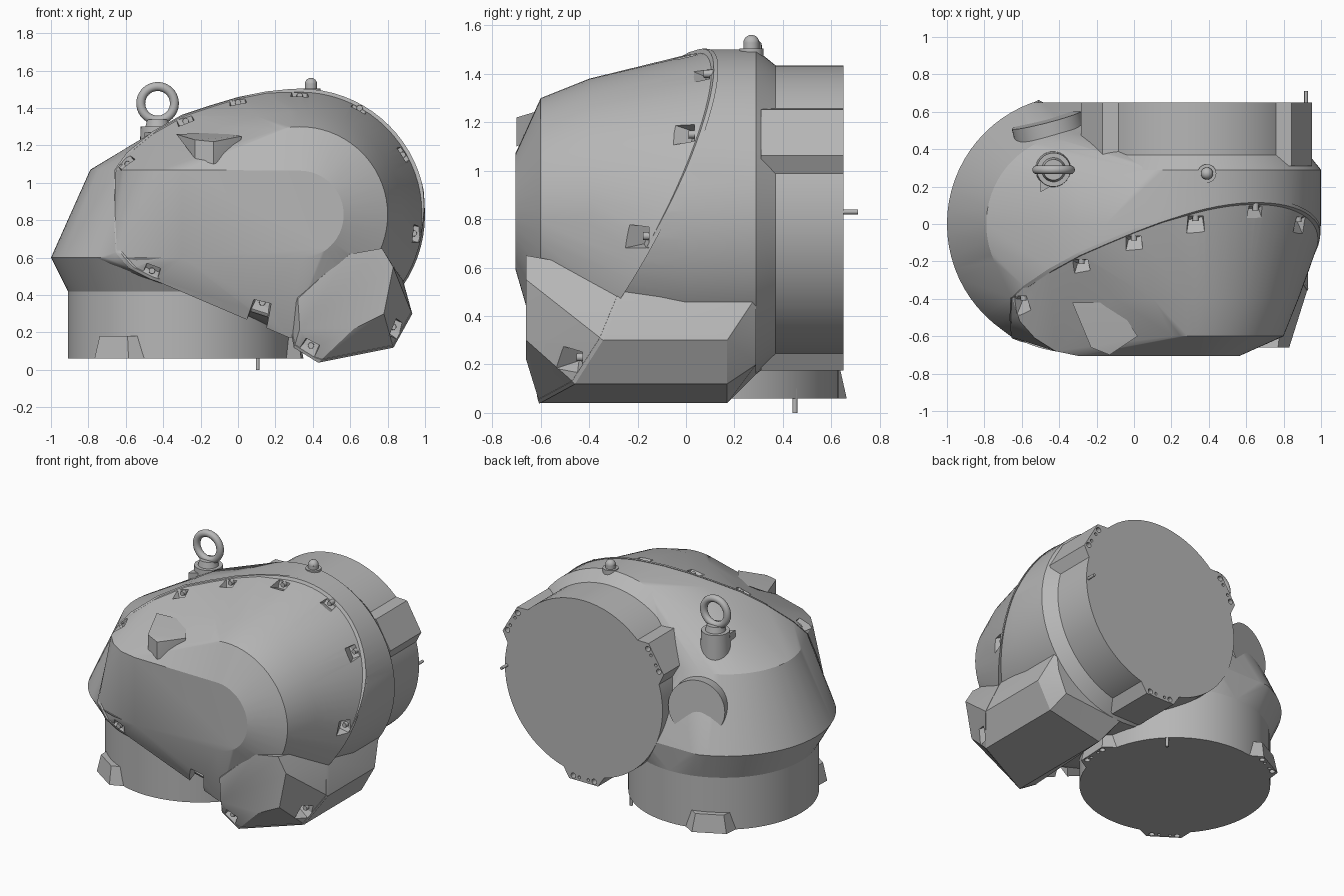
import bpy, bmesh, math
from mathutils import Vector, Matrix

cube = bpy.data.objects.get("Cube")
if cube:
    bpy.data.objects.remove(cube)

grey = bpy.data.materials.new("cast grey")
grey.use_nodes = True
COLOUR = (0.47, 0.47, 0.47, 1)
grey.diffuse_color = COLOUR
grey.node_tree.nodes["Principled BSDF"].inputs["Base Color"].default_value = COLOUR

BASE = Vector((-0.31, 0.03, 0))       # vertical flange axis
DRUM = Vector((0.33, 0, 0.83))        # horizontal flange axis
SEAM_N = Vector((-0.27, 1, -0.49))    # cover joint plane
SEAM_P = Vector((0, -0.74, 0))


def seam_y(x, z):
    return SEAM_P.y + 0.27 * x + 0.49 * z


def ring_z(r, z, y=0.03, n=72):
    steps = [math.tau * i / n for i in range(n)]
    return [(BASE.x + r * math.cos(a), min(y + r * math.sin(a), 0.65), z) for a in steps]


def ring_y(r, y, n=72):
    steps = [math.tau * i / n for i in range(n)]
    return [(DRUM.x + r * math.cos(a), y, DRUM.z + r * math.sin(a)) for a in steps]


def finish(bm, name, angle=22):
    bmesh.ops.recalc_face_normals(bm, faces=bm.faces[:])
    mesh = bpy.data.meshes.new(name)
    bm.to_mesh(mesh)
    bm.free()
    mesh.materials.append(grey)
    ob = bpy.data.objects.new(name, mesh)
    bpy.context.collection.objects.link(ob)
    smooth(ob, angle)
    return ob


def smooth(ob, angle=22):
    bpy.ops.object.select_all(action='DESELECT')
    ob.select_set(True)
    bpy.context.view_layer.objects.active = ob
    bpy.ops.object.shade_smooth_by_angle(angle=math.radians(angle))


def add_hull(bm, points):
    verts = [bm.verts.new(p) for p in points]
    res = bmesh.ops.convex_hull(bm, input=verts)
    loose = {v for v in res["geom_interior"] + res["geom_unused"]
             if isinstance(v, bmesh.types.BMVert)}
    bmesh.ops.delete(bm, geom=list(loose), context='VERTS')


def slice_off(bm, point, normal):
    """Remove everything on the side the normal points to and cap the cut."""
    geom = bm.verts[:] + bm.edges[:] + bm.faces[:]
    bmesh.ops.bisect_plane(bm, geom=geom, dist=1e-5, plane_co=point,
                           plane_no=normal, clear_outer=True)
    bmesh.ops.holes_fill(bm, edges=[e for e in bm.edges if e.is_boundary], sides=0)


def hull(name, points, cuts=(), angle=22):
    bm = bmesh.new()
    add_hull(bm, points)
    for point, normal in cuts:
        slice_off(bm, point, normal)
    return finish(bm, name, angle)


def cylinder(name, start, axis, r1, r2, length, sides=32):
    bm = bmesh.new()
    axis = Vector(axis).normalized()
    rot = Vector((0, 0, 1)).rotation_difference(axis).to_matrix().to_4x4()
    mid = Vector(start) + axis * length / 2
    bmesh.ops.create_cone(bm, cap_ends=True, segments=sides, radius1=r1, radius2=r2,
                          depth=length, matrix=Matrix.Translation(mid) @ rot)
    return finish(bm, name, 35)


def cut(ob, cutter):
    cutter.hide_render = True
    mod = ob.modifiers.new("cut", 'BOOLEAN')
    mod.operation = 'DIFFERENCE'
    mod.solver = 'EXACT'
    mod.object = cutter
    bpy.context.view_layer.objects.active = ob
    bpy.ops.object.modifier_apply(modifier=mod.name)
    bpy.data.objects.remove(cutter)


# Joint curve on the shoulder and on the underside, shared by housing and cover
shoulder = [(-0.66, 0.85), (-0.655, 1.07), (-0.59, 1.16), (-0.45, 1.275), (-0.3, 1.36),
            (-0.15, 1.41), (0, 1.455), (0.15, 1.485)]
belly = [(-0.65, 0.63), (-0.57, 0.54), (-0.46, 0.485), (-0.2, 0.41), (0.05, 0.33), (0.27, 0.25)]
joint = [(x, seam_y(x, z), z) for x, z in shoulder + belly]
joint_ring = [(x, seam_y(x, z), z) for x, _, z in ring_y(0.66, 0) if x > 0.25]

# Housing behind the joint plane, with an arched crown
housing_points = (ring_z(0.69, 0.6, 0) + ring_z(0.48, 1.07, 0) + ring_y(0.67, 0.29)
                  + ring_y(0.67, 0) + ring_y(0.6, -0.45) + joint)
for x, z in shoulder[2:]:
    housing_points += [(x, 0, z), (x, 0.22, z - 0.03)]
hull("housing", housing_points, [(SEAM_P, -SEAM_N)])

# Cover in front of the joint plane
cover_points = (ring_y(0.57, -0.3) + ring_y(0.55, -0.4) + ring_y(0.47, -0.6)
                + ring_y(0.235, -0.705) + joint + joint_ring)
cover_points += [(x, y + 0.1, z) for x, y, z in joint + joint_ring]
cover_points += [(-0.1, -0.4, 1.3), (0.1, -0.4, 1.355)]
for x, y in [(-0.61, -0.52), (-0.53, -0.61), (-0.42, -0.68), (-0.3, -0.705)]:
    cover_points += [(x, y, 0.6), (x, y, 1.07)]
cover = hull("cover", cover_points, [(SEAM_P, SEAM_N)])

# Lower leg bulge, crossing the joint
outline = [(0.27, 0.28), (0.3, 0.12), (0.43, 0.04), (0.83, 0.12),
           (0.93, 0.3), (0.88, 0.48), (0.3, 0.48)]
front = [(0.33, 0.22), (0.62, 0.22), (0.78, 0.3), (0.83, 0.55),
         (0.77, 0.65), (0.6, 0.62), (0.45, 0.5), (0.32, 0.38)]
rear = [(0.36, 0.16), (0.8, 0.2), (0.86, 0.34), (0.88, 0.48), (0.36, 0.48)]
leg_points = [(x, seam_y(x, z), z) for x, z in outline]
leg_points += [(x, -0.66, z) for x, z in front]
leg_points += [(max(x, 0.36), 0.17, z) for x, z in outline]
leg_points += [(x, 0.29, z) for x, z in rear]
hull("leg_rear", leg_points, [(SEAM_P, -SEAM_N)])
leg_front = hull("leg_front", leg_points, [(SEAM_P, SEAM_N)])

# Thin lip along the joint
for name, points in (("housing_lip", housing_points), ("leg_lip", leg_points)):
    mid = sum((Vector(p) for p in points), Vector()) / len(points)
    big = [mid + (Vector(p) - mid) * 1.006 for p in points]
    hull(name, big, [(SEAM_P, SEAM_N), (SEAM_P - SEAM_N * 0.014, -SEAM_N)])

# Bolt pockets: x, z and outward angle of each bolt
bolts = [(-0.59, 1.1, 135), (-0.28, 1.33, 115), (0, 1.43, 103), (0.33, 1.465, 90),
         (0.65, 1.4, 62), (0.88, 1.15, 30), (0.94, 0.73, -10), (-0.46, 0.53, 250),
         (0.13, 0.36, 255), (0.39, 0.13, 240), (0.83, 0.23, -30)]
for i, (x, z, deg) in enumerate(bolts):
    a = math.radians(deg)
    out = Vector((math.cos(a), 0, math.sin(a)))
    side = Vector((-out.z, 0, out.x))
    floor = Vector((x, seam_y(x, z) - 0.025, z))
    pts = []
    for s in (-1, 1):
        pts += [floor - out * 0.04 + side * s * 0.035, floor + out * 0.2 + side * s * 0.06]
        far = floor + Vector((0, -0.17, 0))
        pts += [far + out * 0.03 + side * s * 0.06, far + out * 0.2 + side * s * 0.08]
    target = leg_front if i > 8 else cover
    cut(target, hull("pocket_cutter", pts))
    cylinder("cover_bolt", floor + Vector((0, 0.03, 0)), (0, -1, 0), 0.018, 0.016, 0.055, 12)
smooth(cover)
smooth(leg_front)

# Wedge lug on the cover
hull("cover_wedge", [(-0.33, -0.42, 1.26), (-0.1, -0.42, 1.27), (0.02, -0.6, 1.25),
                     (-0.23, -0.66, 1.23), (-0.13, -0.7, 1.22), (-0.23, -0.66, 1.13),
                     (-0.13, -0.7, 1.1), (0, -0.6, 1.15)])

# Flange necks
hull("base_neck", ring_z(0.6, 0.06) + ring_z(0.6, 0.42))
hull("base_flare", ring_z(0.6, 0.42) + ring_z(0.69, 0.6, 0))
hull("rear_collar", ring_y(0.605, 0.36) + ring_y(0.605, 0.65))
hull("collar_shoulder", ring_y(0.67, 0.29) + ring_y(0.605, 0.37))


# Flange lugs with screw holes
def lug(name, centre, u, v, axis, deg, length, taper):
    a = math.radians(deg)
    out = u * math.cos(a) + v * math.sin(a)
    side = v * math.cos(a) - u * math.sin(a)
    pts = []
    for s in (-1, 1):
        for r, w in ((0.57, 0.165), (0.655, 0.11)):
            pts.append(centre + out * r + side * s * w)
            pts.append(centre + out * (r - taper) + side * s * (w - taper) + axis * length)
    ob = hull(name, pts)
    for s, r in ((-0.08, 0.018), (0.08, 0.018), (-0.035, 0.01), (0.035, 0.01)):
        start = centre + out * 0.63 + side * s - axis * 0.02
        cut(ob, cylinder("hole_cutter", start, axis, r, r, 0.06, 16))
    smooth(ob)


X, Y, Z = Vector((1, 0, 0)), Vector((0, 1, 0)), Vector((0, 0, 1))
for deg in (-3, 117, 236):
    lug("base_lug", BASE + Z * 0.06, X, Y, Z, deg, 0.12, 0.02)
for deg in (30, 148, 270):
    lug("collar_lug", DRUM + Y * 0.65, X, Z, -Y, deg, 0.34, 0)

# Index pins
cylinder("base_pin", (0.105, 0.45, 0), Z, 0.01, 0.01, 0.1, 12)
cylinder("collar_pin", (0.92, 0.6, 0.83), Y, 0.01, 0.01, 0.11, 12)

# Round cap on the back of the bulb
cylinder("rear_cap", (-0.365, 0.15, 0.83), (-0.25, 0.97, 0.08), 0.19, 0.19, 0.42, 48)

# Lifting eye
cylinder("eye_boss", (-0.43, 0.29, 1.1), Z, 0.1, 0.09, 0.2)
cylinder("eye_collar", (-0.43, 0.29, 1.28), Z, 0.07, 0.055, 0.06)
hull("eye_pad", [(-0.5, 0.17, 1.1), (-0.5, 0.17, 1.27), (-0.5, 0.33, 1.27),
                 (-0.36, 0.33, 1.27), (-0.36, 0.25, 1.27), (-0.4, 0.25, 1.1)])
bpy.ops.mesh.primitive_torus_add(location=(-0.43, 0.29, 1.425), major_radius=0.09,
                                 minor_radius=0.024, major_segments=40, minor_segments=12,
                                 rotation=(math.pi / 2, 0, 0))
eye = bpy.context.object
eye.name = "lifting_eye"
eye.data.materials.append(grey)
smooth(eye, 60)

# Domed vent plug on top
cylinder("vent_seat", (0.39, 0.27, 1.45), Z, 0.05, 0.05, 0.055, 24)
cylinder("vent_stem", (0.39, 0.27, 1.48), Z, 0.033, 0.033, 0.05, 24)
bm = bmesh.new()
bmesh.ops.create_uvsphere(bm, u_segments=24, v_segments=12, radius=0.033,
                          matrix=Matrix.Translation((0.39, 0.27, 1.528)))
finish(bm, "vent_dome", 60)
